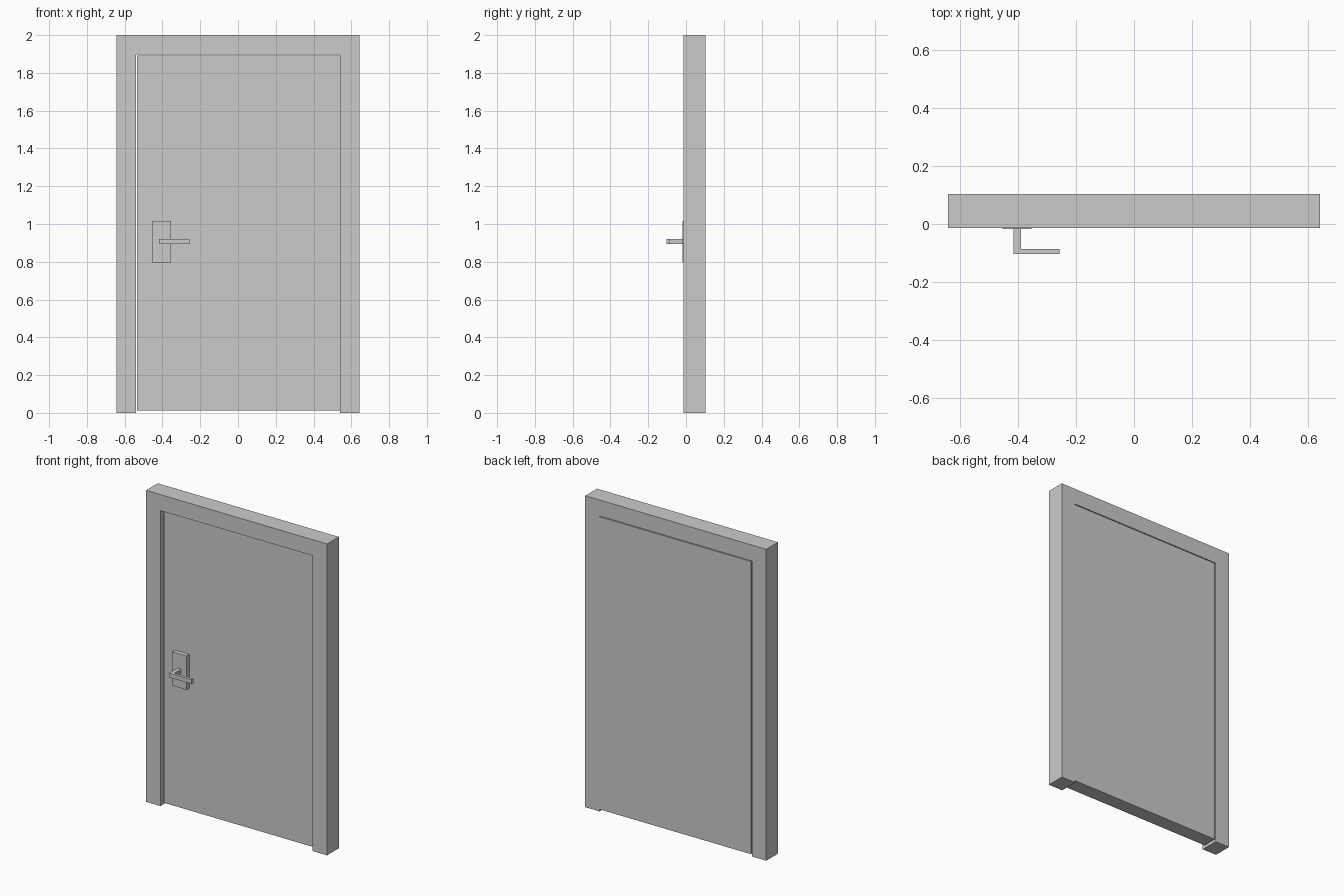
import bpy, bmesh
from mathutils import Vector

if "Cube" in bpy.data.objects:
    bpy.data.objects.remove(bpy.data.objects["Cube"])


def extrude(name, points, direction):
    """Flat outline extruded along a direction into a closed solid."""
    bm = bmesh.new()
    face = bm.faces.new([bm.verts.new(p) for p in points])
    result = bmesh.ops.extrude_face_region(bm, geom=[face], use_keep_orig=True)
    verts = [g for g in result["geom"] if isinstance(g, bmesh.types.BMVert)]
    bmesh.ops.translate(bm, verts=verts, vec=Vector(direction))
    bmesh.ops.recalc_face_normals(bm, faces=bm.faces[:])
    mesh = bpy.data.meshes.new(name)
    bm.to_mesh(mesh)
    bm.free()
    obj = bpy.data.objects.new(name, mesh)
    bpy.context.collection.objects.link(obj)
    return obj


def box(name, x0, x1, y0, y1, z0, z1):
    outline = [(x0, y0, z0), (x1, y0, z0), (x1, y0, z1), (x0, y0, z1)]
    return extrude(name, outline, (0, y1 - y0, 0))


FRONT, BACK = -0.0145, 0.1045   # frame faces
OUT, IN = 0.643, 0.541          # frame half widths
LEAF = 0.011                    # recessed front of the door leaf

# U-shaped door frame
half = [(IN, 0), (OUT, 0), (OUT, 2.0)]
inner = (IN, 1.897)
right = [inner] + half
left = [(-x, z) for x, z in reversed(right)]
extrude("door_frame", [(x, FRONT, z) for x, z in right + left],
        (0, BACK - FRONT, 0))

# Door leaf: recessed in front, flush behind, with a gap on the latch side
box("door_leaf", -0.534, IN, LEAF, BACK, 0.013, 1.892)

# Handle backplate
box("handle_plate", -0.455, -0.354, -0.0175, LEAF, 0.797, 1.015)

# L-shaped lever handle, seen from above
lever = [(-0.417, -0.0175), (-0.417, -0.1045), (-0.257, -0.1045),
         (-0.257, -0.086), (-0.391, -0.086), (-0.391, -0.0175)]
extrude("lever_handle", [(x, y, 0.894) for x, y in lever], (0, 0, 0.027))
